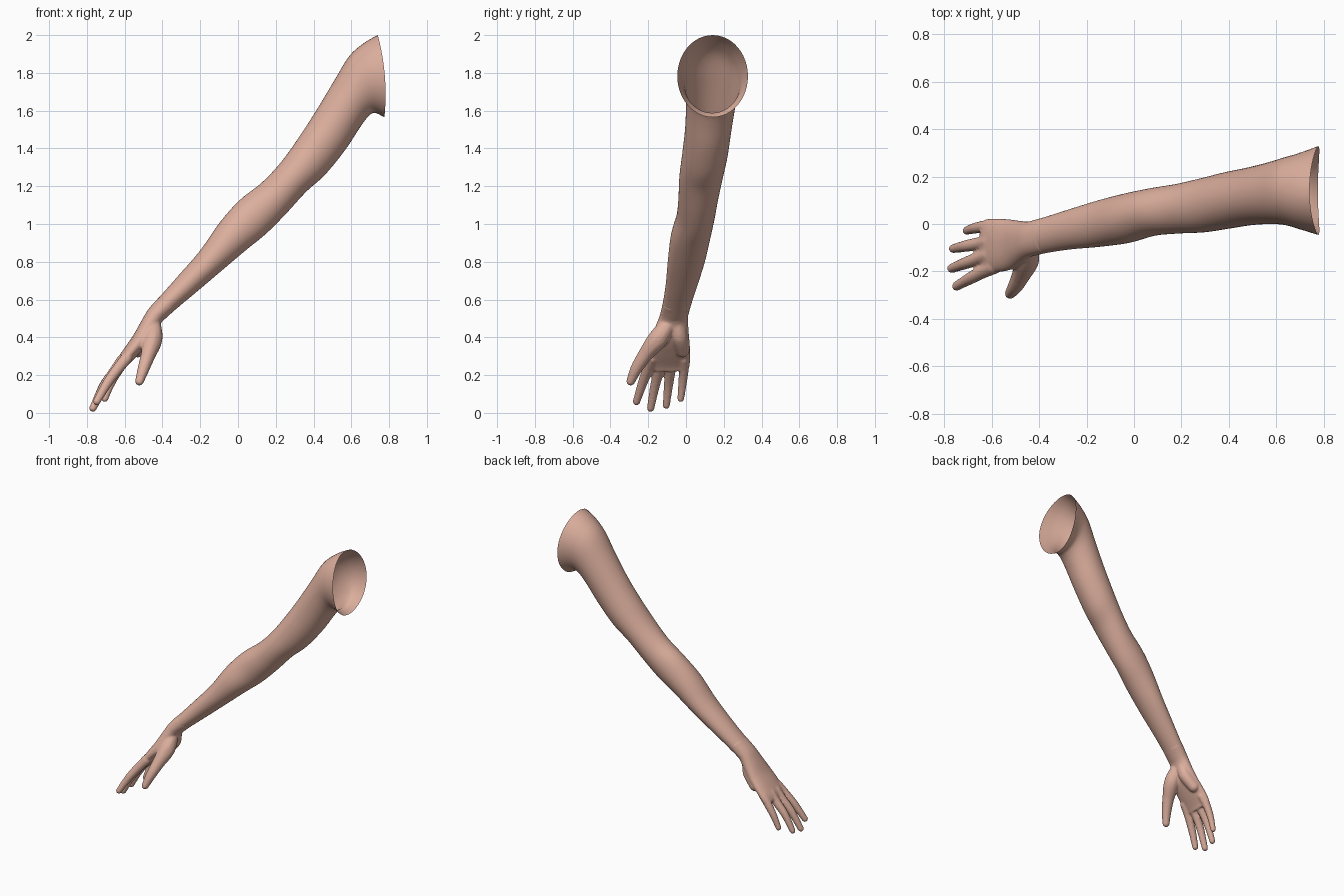
import bpy, bmesh, math
from mathutils import Vector, Matrix

skin = bpy.data.materials.new("skin")
skin.diffuse_color = (0.72, 0.43, 0.34, 1)

# Cross-sections: upper x,z / lower x,z / front y, back y
ARM = [
    (0.74, 2.00, 0.775, 1.565, -0.046, 0.328),
    (0.67, 1.96, 0.725, 1.588, -0.022, 0.300),
    (0.59, 1.89, 0.69, 1.570, -0.005, 0.282),
    (0.51, 1.76, 0.645, 1.51, 0.00, 0.262),
    (0.42, 1.61, 0.566, 1.39, -0.005, 0.24),
    (0.33, 1.47, 0.46, 1.26, -0.02, 0.22),
    (0.23, 1.33, 0.36, 1.17, -0.035, 0.195),
    (0.127, 1.22, 0.25, 1.05, -0.04, 0.17),
    (0.01, 1.127, 0.15, 0.95, -0.05, 0.152),
    (-0.095, 1.01, 0.04, 0.86, -0.08, 0.13),
    (-0.20, 0.86, -0.09, 0.75, -0.096, 0.10),
    (-0.317, 0.725, -0.22, 0.64, -0.107, 0.062),
    (-0.41, 0.62, -0.33, 0.548, -0.122, 0.03),
    (-0.47, 0.555, -0.40, 0.485, -0.137, 0.012),
]
PALM = ARM[-2:] + [
    (-0.51, 0.49, -0.43, 0.43, -0.160, 0.012),
    (-0.555, 0.41, -0.475, 0.365, -0.190, 0.018),
    (-0.60, 0.345, -0.535, 0.30, -0.203, 0.023),
    (-0.64, 0.285, -0.59, 0.245, -0.205, 0.022),
    (-0.655, 0.25, -0.613, 0.215, -0.190, 0.014),
]
# Digits: x, y, z, radius
DIGITS = {
    "index": [(-0.59, -0.18, 0.29, .033), (-0.635, -0.20, 0.235, .03),
              (-0.69, -0.229, 0.16, .027), (-0.748, -0.262, 0.06, .021)],
    "middle": [(-0.61, -0.13, 0.28, .033), (-0.65, -0.143, 0.225, .03),
               (-0.71, -0.165, 0.14, .027), (-0.768, -0.187, 0.025, .021)],
    "ring": [(-0.61, -0.075, 0.28, .033), (-0.65, -0.082, 0.225, .029),
             (-0.71, -0.093, 0.145, .026), (-0.762, -0.104, 0.04, .020)],
    "little": [(-0.595, -0.015, 0.285, .032), (-0.63, -0.012, 0.235, .028),
               (-0.672, -0.018, 0.16, .024), (-0.705, -0.028, 0.075, .019)],
    "thumb": [(-0.45, -0.10, 0.46, .045), (-0.452, -0.15, 0.39, .054),
              (-0.475, -0.213, 0.31, .041), (-0.50, -0.262, 0.235, .033),
              (-0.522, -0.293, 0.167, .024)],
    "heel": [(-0.455, -0.045, 0.46, .04), (-0.475, -0.035, 0.40, .045),
             (-0.53, -0.018, 0.33, .038)],
}


def spline(rows, steps):
    """Catmull-Rom through rows of numbers."""
    out, n = [], len(rows)
    for i in range(n - 1):
        p0, p1, p2, p3 = (rows[min(max(i + k, 0), n - 1)] for k in (-1, 0, 1, 2))
        for s in range(steps):
            t = s / steps
            out.append([0.5 * (2 * b + (c - a) * t + (2 * a - 5 * b + 4 * c - d) * t * t
                               + (3 * b - a - 3 * c + d) * t ** 3)
                        for a, b, c, d in zip(p0, p1, p2, p3)])
    return out + [list(rows[-1])]


def loft(bm, rows, cap=False, power=1.0, bow=0.0, sides=48):
    rings = []
    for i, (ux, uz, lx, lz, yf, yb) in enumerate(spline(rows, 5)):
        b = bow * max(0, 1 - i / 5)          # rim bulges outward at its sides
        ring = []
        for k in range(sides):
            a = math.tau * k / sides
            c, s = math.cos(a), math.sin(a)
            c = math.copysign(abs(c) ** power, c)
            s = math.copysign(abs(s) ** power, s)
            ring.append(bm.verts.new(((ux + lx) / 2 + c * (ux - lx) / 2 + b * s * s,
                                      (yf + yb) / 2 + s * (yb - yf) / 2,
                                      (uz + lz) / 2 + c * (uz - lz) / 2)))
        rings.append(ring)
    for r, q in zip(rings, rings[1:]):
        for k in range(sides):
            j = (k + 1) % sides
            bm.faces.new((r[k], r[j], q[j], q[k]))
    if cap:
        bm.faces.new(rings[0])
        bm.faces.new(rings[-1])
    bmesh.ops.recalc_face_normals(bm, faces=bm.faces)


def finish(bm, name):
    me = bpy.data.meshes.new(name)
    bm.to_mesh(me)
    bm.free()
    me.materials.append(skin)
    for p in me.polygons:
        p.use_smooth = True
    ob = bpy.data.objects.new(name, me)
    bpy.context.collection.objects.link(ob)
    return ob


# Arm: hollow tube, open at the shoulder
bm = bmesh.new()
loft(bm, ARM, bow=0.02)
finish(bm, "arm")

# Hand: palm, digits and heel pads fused into one skin
bm = bmesh.new()
loft(bm, PALM, cap=True, power=0.92)
for pts in DIGITS.values():
    for x, y, z, r in spline(pts, 8):
        bmesh.ops.create_icosphere(bm, subdivisions=2, radius=r,
                                   matrix=Matrix.Translation(Vector((x, y, z))))
hand = finish(bm, "hand")
rm = hand.modifiers.new("fuse", 'REMESH')
rm.mode = 'VOXEL'
rm.voxel_size = 0.006
rm.use_smooth_shade = True
sm = hand.modifiers.new("soften", 'SMOOTH')
sm.factor = 0.5
sm.iterations = 8
